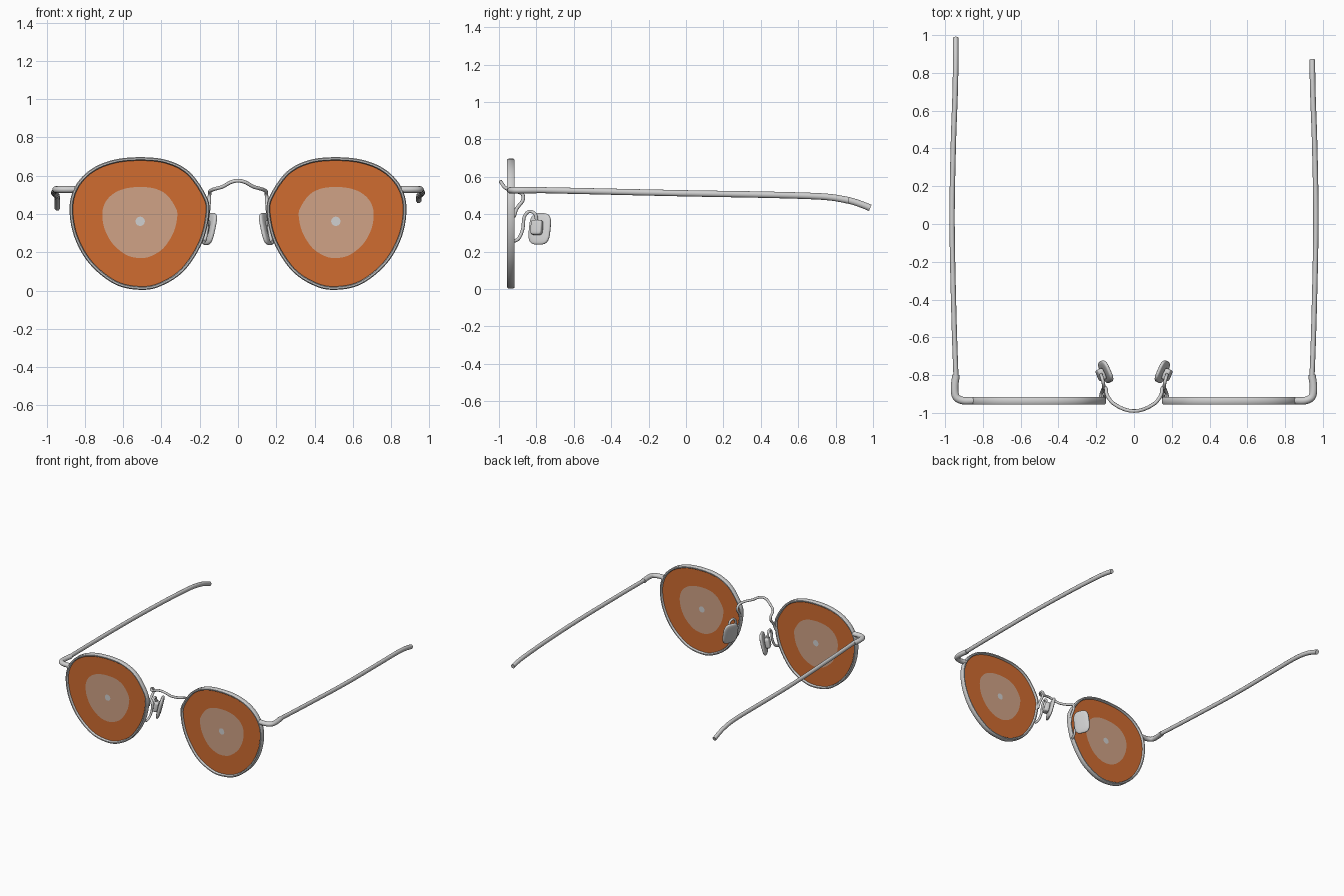
import bpy, bmesh, math
from mathutils import Vector, Matrix

if "Cube" in bpy.data.objects:
    bpy.data.objects.remove(bpy.data.objects["Cube"])


def material(name, rgb):
    m = bpy.data.materials.new(name)
    m.diffuse_color = (*rgb, 1)
    m.use_nodes = True
    m.node_tree.nodes["Principled BSDF"].inputs["Base Color"].default_value = m.diffuse_color
    return m


METAL = material("silver_metal", (0.63, 0.63, 0.63))
ORANGE = material("orange_tint", (0.63, 0.15, 0.03))
PALE = material("pale_tint", (0.63, 0.36, 0.24))


def finish(name, bm, mats, angle=40):
    bmesh.ops.recalc_face_normals(bm, faces=bm.faces)
    me = bpy.data.meshes.new(name)
    bm.to_mesh(me)
    bm.free()
    ob = bpy.data.objects.new(name, me)
    bpy.context.collection.objects.link(ob)
    for m in mats:
        me.materials.append(m)
    bpy.ops.object.select_all(action='DESELECT')
    ob.select_set(True)
    bpy.context.view_layer.objects.active = ob
    bpy.ops.object.shade_smooth_by_angle(angle=math.radians(angle))
    return ob


def spline(pts, steps, closed=False):
    """Smooth path through the points (Catmull-Rom)."""
    p = [Vector(q) for q in pts]
    n = len(p)
    get = (lambda i: p[i % n]) if closed else (lambda i: p[max(0, min(n - 1, i))])
    out = []
    for i in range(n if closed else n - 1):
        a, b, c, d = get(i - 1), get(i), get(i + 1), get(i + 2)
        for k in range(steps):
            t = k / steps
            out.append(0.5 * (2 * b + (c - a) * t + (2 * a - 5 * b + 4 * c - d) * t * t
                              + (3 * b - a - 3 * c + d) * t ** 3))
    if not closed:
        out.append(p[-1])
    return out


def sweep(name, path, profile, ref, closed=False, scale=lambda t: 1):
    """Carry a (side, ref) profile along a path."""
    bm = bmesh.new()
    n = len(path)
    ref = Vector(ref)
    rings = []
    for i, p in enumerate(path):
        a = path[i - 1] if closed or i else p
        b = path[(i + 1) % n] if closed or i < n - 1 else p
        t = (b - a).normalized()
        ref = (ref - t * ref.dot(t)).normalized()
        side = t.cross(ref)
        s = scale(i / (n - 1))
        rings.append([bm.verts.new(p + (side * u + ref * v) * s) for u, v in profile])
    m = len(profile)
    for i in range(n if closed else n - 1):
        r, q = rings[i], rings[(i + 1) % n]
        for j in range(m):
            bm.faces.new((r[j], r[(j + 1) % m], q[(j + 1) % m], q[j]))
    if not closed:
        bm.faces.new(rings[0])
        bm.faces.new(rings[-1])
    return finish(name, bm, [METAL], 50)


def oval(a, b, n=12):
    return [(a * math.cos(2 * math.pi * k / n), b * math.sin(2 * math.pi * k / n)) for k in range(n)]


# Outer outline of the -x lens rim (x, z)
OUTLINE = [(-.50, .697), (-.365, .68), (-.253, .62), (-.168, .50), (-.15, .41), (-.185, .255),
           (-.28, .105), (-.40, .025), (-.51, .004), (-.645, .034), (-.776, .14),
           (-.855, .28), (-.88, .43), (-.85, .546), (-.766, .635), (-.645, .684)]
CENTRE = Vector((-.511, 0, .362))
LENS_Y = -.936
RIM = [(-.009, -.014), (-.004, -.02), (.004, -.02), (.009, -.014),
       (.009, .014), (.004, .02), (-.004, .02), (-.009, .014)]


def lens(name, loop, centre):
    """Thin disc whose tint changes in rings around the centre."""
    bm = bmesh.new()
    n = len(loop)
    edges = []
    for y in (LENS_Y - .004, LENS_Y + .004):
        rings = []
        for s in (.99, .55, .07):
            ring = []
            for p in loop:
                d = p - centre
                if s < .1:
                    d = d.normalized() * .345
                q = centre + d * s
                ring.append(bm.verts.new((q.x, y, q.z)))
            rings.append(ring)
        for k in range(2):
            for j in range(n):
                f = bm.faces.new((rings[k][j], rings[k][(j + 1) % n],
                                  rings[k + 1][(j + 1) % n], rings[k + 1][j]))
                f.material_index = k
        bm.faces.new(rings[2]).material_index = 2
        edges.append(rings[0])
    for j in range(n):
        bm.faces.new((edges[0][j], edges[0][(j + 1) % n], edges[1][(j + 1) % n], edges[1][j]))
    finish(name, bm, [ORANGE, PALE, METAL], 30)


def rounded_block(name, centre, half, ydir, zdir, power):
    """Sphere squared off into a cushion, set on given axes."""
    bm = bmesh.new()
    bmesh.ops.create_uvsphere(bm, u_segments=24, v_segments=16, radius=1)
    y, z = Vector(ydir).normalized(), Vector(zdir).normalized()
    x = y.cross(z).normalized()
    z = x.cross(y)
    axes = Matrix((x, y, z)).transposed()
    for v in bm.verts:
        c = [math.copysign(abs(k) ** power, k) * h for k, h in zip(v.co, half)]
        v.co = Vector(centre) + axes @ Vector(c)
    finish(name, bm, [METAL], 60)


for s, side in ((1, "left"), (-1, "right")):
    def mir(pts):
        return [(s * x, y, z) for x, y, z in pts]

    # Rim and lens
    c = Vector((s * CENTRE.x, 0, CENTRE.z))
    loop = spline([(s * x, LENS_Y, z) for x, z in OUTLINE], 6, True)
    flat = [Vector((p.x, 0, p.z)) for p in loop]
    inner = []
    for p in flat:
        d = p - c
        q = c + d * (1 - .009 / d.length)
        inner.append(Vector((q.x, LENS_Y, q.z)))
    sweep(side + "_rim", inner, RIM, (0, 1, 0), True)
    lens(side + "_lens", [Vector((p.x, 0, p.z)) for p in inner], c)

    # Corner piece joining rim and temple
    elbow = spline(mir([(-.85, -.935, .528), (-.905, -.935, .528), (-.942, -.915, .528),
                        (-.95, -.865, .528), (-.942, -.80, .528)]), 6)
    sweep(side + "_corner", elbow, oval(.02, .018), (0, 0, 1))

    # Temple, the +x one being shorter
    path = [(-.942, -.82, .53), (-.953, -.5, .523), (-.963, 0, .512), (-.957, .4, .505),
            (-.948, .66, .498), (-.945, .78, .490), (-.944, .87, .474)]
    if s == 1:
        path += [(-.944, .93, .456), (-.944, .985, .434)]
    sweep(side + "_temple", spline(mir(path), 6), oval(.0135, .016), (0, 0, 1),
          scale=lambda t: 1 + .12 * t)

    # Nose pad, its clip and its wire arm
    rounded_block(side + "_nose_pad", (s * -.15, -.782, .322), (.014, .062, .086),
                  (s * -.40, .9, 0), (s * .25, 0, .97), .6)
    rounded_block(side + "_pad_clip", (s * -.175, -.798, .33), (.018, .032, .04),
                  (s * -.40, .9, 0), (s * .2, 0, .97), .4)
    arm = spline(mir([(-.18, -.925, .255), (-.172, -.895, .27), (-.163, -.873, .32),
                      (-.16, -.865, .385), (-.163, -.838, .415), (-.172, -.806, .40),
                      (-.175, -.797, .35)]), 6)
    sweep(side + "_pad_arm", arm, oval(.009, .009, 10), (1, 0, 0))

# Bridge wire, curling behind both rims
half = [(-.158, -.92, .385), (-.153, -.905, .43), (-.15, -.872, .475), (-.148, -.875, .507),
        (-.143, -.905, .522), (-.118, -.942, .532), (-.08, -.968, .543), (-.038, -.985, .566)]
whole = half + [(0, -.99, .574)] + [(-x, y, z) for x, y, z in reversed(half)]
sweep("bridge", spline(whole, 6), oval(.0095, .0095, 10), (1, 0, 0))
